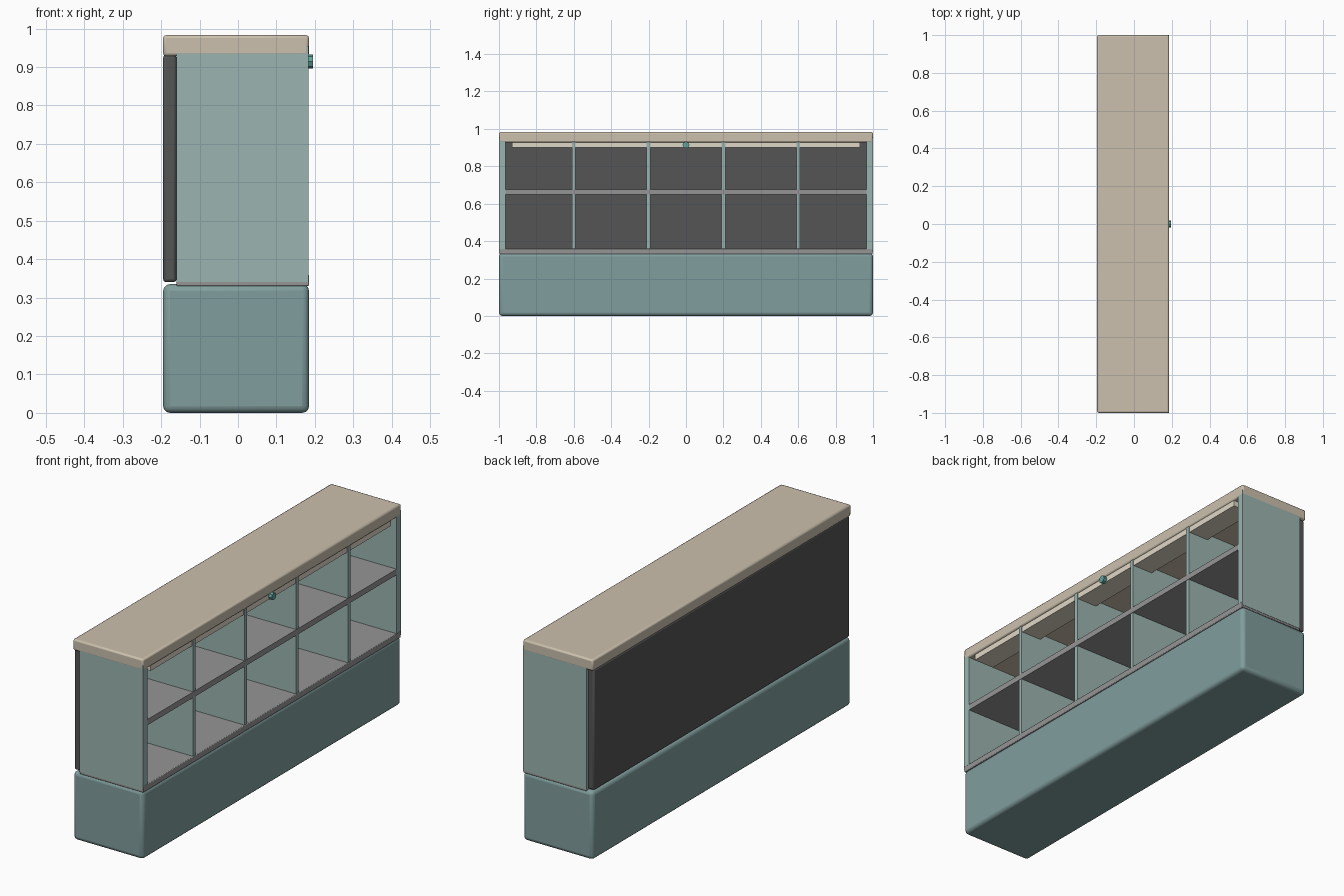
import bpy
from math import radians

if "Cube" in bpy.data.objects:
    bpy.data.objects.remove(bpy.data.objects["Cube"])


def material(name, rgb):
    m = bpy.data.materials.new(name)
    m.diffuse_color = (*rgb, 1)
    m.use_nodes = True
    m.node_tree.nodes["Principled BSDF"].inputs["Base Color"].default_value = m.diffuse_color
    return m


TEAL = material("teal", (0.22, 0.34, 0.34))
PALE_TEAL = material("pale_teal", (0.33, 0.46, 0.44))
TAN = material("tan", (0.60, 0.53, 0.42))
CREAM = material("cream", (0.74, 0.68, 0.57))
DARK = material("dark", (0.09, 0.09, 0.09))
GREY = material("grey", (0.30, 0.30, 0.30))


def box(name, x, y, z, mat, bevel=0.0, segments=2):
    """Box from (min, max) ranges, with optional rounded edges."""
    mid = [(a + b) / 2 for a, b in (x, y, z)]
    bpy.ops.mesh.primitive_cube_add(size=1, location=mid)
    o = bpy.context.object
    o.name = name
    o.scale = [b - a for a, b in (x, y, z)]
    bpy.ops.object.transform_apply(location=False, rotation=False, scale=True)
    o.data.materials.append(mat)
    if bevel:
        bpy.ops.object.shade_smooth_by_angle(angle=radians(35))
        b = o.modifiers.new("bevel", 'BEVEL')
        b.width = bevel
        b.segments = segments
    return o


BACK, INNER, FRONT = -0.195, -0.16, 0.185

# Plinth, back panel and worktop
box("base", (BACK, FRONT), (-1, 1), (0, 0.335), TEAL, 0.018, 3)
box("back_panel", (BACK, INNER), (-0.99, 0.99), (0.34, 0.932), DARK, 0.008)
box("top", (BACK, FRONT), (-1, 1), (0.928, 0.983), TAN, 0.008)

# End panels
for name, s in (("left", -1), ("right", 1)):
    y = sorted((s * 0.965, s * 0.9995))
    box(name + "_end_panel", (INNER, FRONT - 0.001), y, (0.34, 0.953), PALE_TEAL)

# Shelves
box("bottom_shelf", (INNER, FRONT), (-0.998, 0.998), (0.33, 0.36), GREY, 0.003)
box("middle_shelf", (INNER, FRONT - 0.001), (-0.966, 0.966), (0.648, 0.676), GREY)

# Upright dividers
for i, y in enumerate((-0.6, -0.2, 0.2, 0.6)):
    box(f"divider_{i + 1}", (INNER, FRONT - 0.003), (y - 0.01, y + 0.01), (0.355, 0.93), PALE_TEAL)

# Slim rail under the top with its knob
box("rail", (0.07, 0.178), (-0.93, 0.93), (0.90, 0.93), CREAM)
bpy.ops.mesh.primitive_cylinder_add(vertices=8, radius=0.018, depth=0.02,
                                    location=(0.185, 0, 0.914), rotation=(0, radians(90), 0))
knob = bpy.context.object
knob.name = "knob"
knob.data.materials.append(material("knob_teal", (0.12, 0.36, 0.34)))
